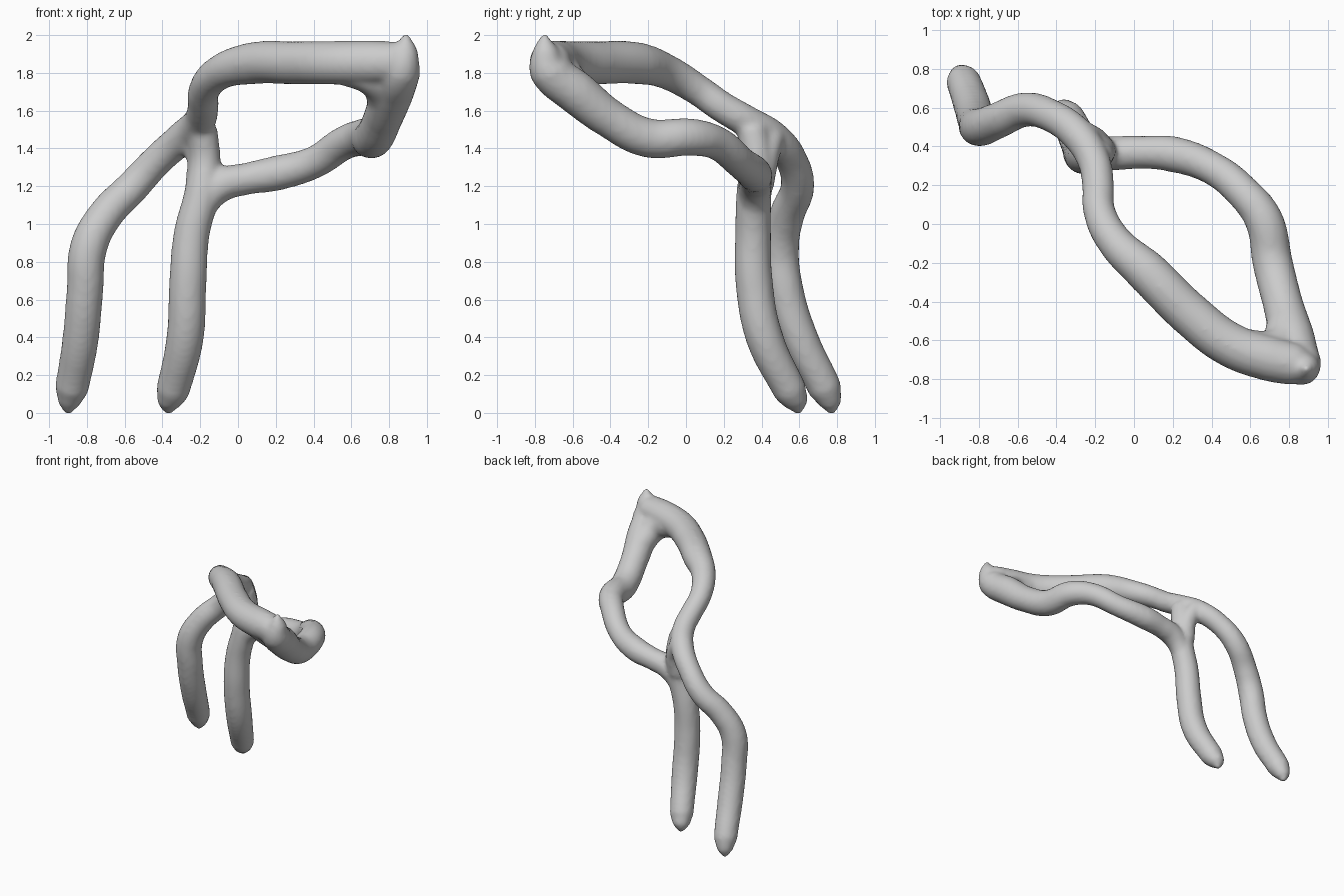
import bpy

cube = bpy.data.objects.get("Cube")
if cube:
    bpy.data.objects.remove(cube, do_unlink=True)

grey = bpy.data.materials.new("plain grey")
grey.use_nodes = True
colour = (0.6, 0.6, 0.6, 1)
grey.diffuse_color = colour
grey.node_tree.nodes["Principled BSDF"].inputs["Base Color"].default_value = colour

# Each strand is a list of (x, y, z, radius) along its centre line
outer_leg_and_top_bar = [
    (-.90, .775, -.01, .012), (-.895, .765, .05, .06), (-.88, .735, .13, .09),
    (-.835, .61, .38, .097), (-.81, .525, .65, .098), (-.79, .5, .88, .1),
    (-.7, .535, 1.05, .094), (-.56, .59, 1.195, .09), (-.43, .56, 1.335, .085),
    (-.29, .46, 1.46, .088), (-.205, .32, 1.545, .085), (-.185, .19, 1.62, .083),
    (-.18, .07, 1.705, .083), (-.1, -.09, 1.8, .092), (.07, -.25, 1.85, .112),
    (.3, -.475, 1.853, .115), (.5, -.625, 1.853, .116), (.7, -.695, 1.855, .118),
    (.83, -.725, 1.855, .11), (.885, -.74, 1.85, .085)]
inner_leg = [
    (-.37, .60, -.01, .012), (-.365, .585, .05, .065), (-.345, .55, .12, .09),
    (-.28, .415, .4, .1), (-.265, .36, .7, .1), (-.245, .355, .95, .096),
    (-.19, .36, 1.17, .094), (-.175, .375, 1.35, .082), (-.19, .35, 1.5, .082)]
fork_web = [(-.2, .385, 1.2, .08), (-.2, .42, 1.36, .075), (-.26, .45, 1.47, .08)]
lower_bar = [
    (-.21, .36, 1.08, .08), (-.1, .365, 1.2, .09), (.05, .37, 1.24, .085),
    (.2, .36, 1.268, .094), (.4, .29, 1.325, .086), (.565, .16, 1.43, .09),
    (.67, .02, 1.46, .1), (.715, -.2, 1.455, .105), (.765, -.4, 1.555, .104),
    (.815, -.58, 1.695, .116), (.86, -.725, 1.82, .11), (.885, -.745, 1.92, .07),
    (.89, -.75, 2.01, .012)]
corner_web = [
    (.55, -.64, 1.84, .1), (.73, -.64, 1.77, .105), (.79, -.5, 1.64, .1)]

# Tapered tubes joined in one curve
curve = bpy.data.curves.new("strands", "CURVE")
curve.dimensions = "3D"
curve.bevel_depth = 1
curve.bevel_resolution = 6
curve.resolution_u = 6
curve.use_fill_caps = True
for path in (outer_leg_and_top_bar, inner_leg, fork_web, lower_bar, corner_web):
    spline = curve.splines.new("BEZIER")
    spline.bezier_points.add(len(path) - 1)
    for point, (x, y, z, radius) in zip(spline.bezier_points, path):
        point.co = (x, y, z)
        point.radius = radius
        point.handle_left_type = point.handle_right_type = "AUTO"

strands = bpy.data.objects.new("strands", curve)
bpy.context.collection.objects.link(strands)
bpy.context.view_layer.update()
evaluated = strands.evaluated_get(bpy.context.evaluated_depsgraph_get())
mesh = bpy.data.meshes.new_from_object(evaluated)
bpy.data.objects.remove(strands, do_unlink=True)

# Fuse the tubes into one smooth branching body
body = bpy.data.objects.new("branching_tube", mesh)
bpy.context.collection.objects.link(body)
mesh.materials.clear()
mesh.materials.append(grey)
remesh = body.modifiers.new("fuse", "REMESH")
remesh.mode = "VOXEL"
remesh.voxel_size = 0.016
remesh.use_smooth_shade = True
blend = body.modifiers.new("blend", "SMOOTH")
blend.factor = 0.5
blend.iterations = 8
